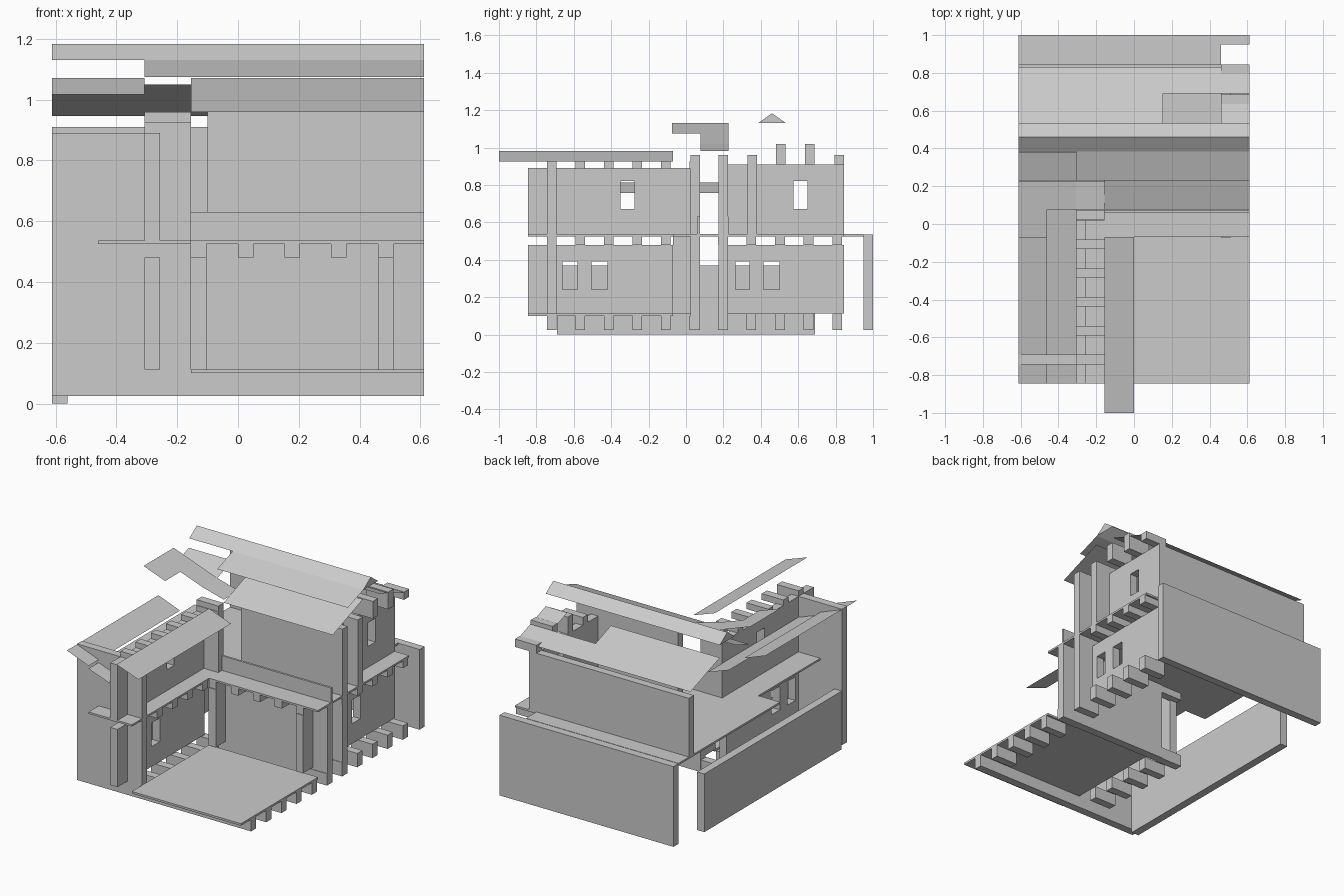
import bpy, bmesh

T = 0.051          # wall thickness
M = 0.1525         # spacing module
Y0 = -0.743        # first cross beam


def mesh_object(name, verts, faces):
    me = bpy.data.meshes.new(name)
    me.from_pydata(verts, [], faces)
    ob = bpy.data.objects.new(name, me)
    bpy.context.collection.objects.link(ob)
    return ob


def box(name, x0, x1, y0, y1, z0, z1):
    v = [(x, y, z) for x in (x0, x1) for y in (y0, y1) for z in (z0, z1)]
    f = [(0, 1, 3, 2), (4, 6, 7, 5), (0, 4, 5, 1), (2, 3, 7, 6), (0, 2, 6, 4), (1, 5, 7, 3)]
    return mesh_object(name, v, f)


def sheet_x(name, x0, x1, y0, y1, z0, z1):
    """Thin roof sheet sloping along x, z0 at x0 and z1 at x1."""
    return mesh_object(name, [(x0, y0, z0), (x1, y0, z1), (x1, y1, z1), (x0, y1, z0)], [(0, 1, 2, 3)])


def sheet_y(name, x0, x1, y0, y1, z0, z1):
    """Thin roof sheet sloping along y, z0 at y0 and z1 at y1."""
    return mesh_object(name, [(x0, y0, z0), (x1, y0, z0), (x1, y1, z1), (x0, y1, z1)], [(0, 1, 2, 3)])


def window_wall(name, x0, y0, y1, z0, z1, wins, wz0, wz1):
    """Wall running along y with window openings, made of piers, sill and head."""
    edges = [y0] + [e for w in wins for e in w] + [y1]
    box(name + "_sill", x0, x0 + T, y0, y1, z0, wz0)
    box(name + "_head", x0, x0 + T, y0, y1, wz1, z1)
    for a, b in zip(edges[::2], edges[1::2]):
        box(name + "_pier", x0, x0 + T, a, b, wz0, wz1)


XW, XR = -0.307, 0.46      # side walls of wing and main building

# outer garden walls
box("left_boundary_wall", -0.612, -0.561, -0.69, 0.69, 0, 0.37)
box("back_boundary_wall", -0.612, 0.612, 0.95, 1.0, 0.025, 0.535)

# floors
box("ground_floor_slab", -0.155, 0.612, -0.845, -0.07, 0.1, 0.113)
box("upper_wing_slab", -0.46, -0.155, -0.845, -0.07, 0.525, 0.537)
box("upper_main_slab", -0.612, 0.612, -0.07, 0.845, 0.525, 0.537)
box("upper_back_slab", -0.612, 0.46, 0.845, 0.95, 0.525, 0.537)

# wing walls with crossing corners
window_wall("wing_lower_wall", XW, -0.845, 0.03, 0.113, 0.48, [(-0.66, -0.58), (-0.505, -0.42)], 0.24, 0.39)
window_wall("wing_upper_wall", XW, -0.845, 0.075, 0.537, 0.89, [(-0.35, -0.275)], 0.67, 0.82)
box("wing_front_wall", -0.612, -0.155, Y0, Y0 + T, 0.025, 0.89)
box("front_ground_beam", -0.155, 0.612, Y0, Y0 + T, 0.025, 0.1)
box("wing_inner_wall", XW, -0.155, 0.023, 0.075, 0.537, 0.96)

# main building, lower storey
box("main_lower_front_wall", -0.155, 0.612, 0.023, 0.075, 0.025, 0.525)
box("lower_partition_tail", -0.155, -0.104, -0.075, 0.024, 0.113, 0.48)
box("lower_corner_tail", XR, XR + T, -0.075, 0.024, 0.113, 0.48)
window_wall("main_lower_side_wall", XR, 0.175, 0.845, 0.113, 0.48, [(0.265, 0.34), (0.415, 0.5)], 0.24, 0.39)
box("lower_entry_tail", XR, 0.612, 0.175, 0.225, 0.025, 0.525)

# main building, upper storey
box("main_upper_front_wall", -0.1, 0.612, 0.175, 0.225, 0.537, 0.96)
window_wall("main_upper_side_wall", XR, 0.175, 0.845, 0.537, 0.91, [(0.575, 0.65)], 0.67, 0.82)
box("upper_partition_tail", XR, 0.612, 0.33, 0.38, 0.537, 0.96)
box("main_upper_back_wall", -0.612, 0.51, 0.794, 0.845, 0.537, 0.91)

# balustrades
box("front_balustrade", -0.155, 0.612, 0.06, 0.074, 0.537, 0.63)
box("side_balustrade", 0.51, 0.612, 0.212, 0.226, 0.537, 0.63)

# repeated beam ends
for k in range(11):
    y = Y0 + k * M
    wing = k < 6
    if wing:
        box("wing_ground_beam_end", XW, -0.155, y, y + T, 0.025, 0.1)
        box("wing_gallery_beam_end", XW, -0.155, y, y + T, 0.48, 0.525)
        box("wing_eave_beam_end", XW, -0.155, y, y + T, 0.885, 0.925)
    box("right_ground_beam_end", XR, 0.612, y, y + T, 0.025, 0.113 if k > 5 else 0.1)
    if k > 5:
        box("right_gallery_beam_end", XR, 0.612, y, y + T, 0.48, 0.525)
for x in (XW, -0.155, 0, 0.153, 0.306, XR):
    box("front_gallery_beam_end", x, x + T, -0.07, 0.024, 0.48, 0.525)

# roof support steps
for y, z0, z1 in ((0.48, 0.91, 1.02), (0.635, 0.91, 1.02), (0.794, 0.91, 0.96)):
    box("roof_support", XR, 0.612, y, y + T, z0, z1)

# wing roof sheets
sheet_x("wing_eave_roof", -0.155, 0, -1, -0.07, 0.98, 0.925)
sheet_x("wing_left_roof_upper", -0.612, -0.46, -0.845, 0.075, 0.887, 0.83)
sheet_x("wing_left_roof_lower", -0.46, XW, -0.845, 0.225, 0.812, 0.757)
sheet_x("wing_top_roof", -0.612, -0.46, -0.075, 0.228, 1.13, 1.075)
sheet_x("wing_valley_roof", -0.46, XW, 0.078, 0.228, 1.075, 1.02)
sheet_x("wing_valley_roof_low", XW, -0.155, 0.078, 0.228, 1.02, 0.98)

# main roof, front slope
sheet_y("front_roof_lower", -0.155, 0.612, 0.078, 0.38, 0.96, 1.072)
sheet_y("front_roof_left", -0.612, XW, 0.23, 0.38, 1.017, 1.072)
sheet_y("front_roof_upper", XW, 0.612, 0.23, 0.385, 1.075, 1.13)

# main roof, back slope
sheet_y("back_roof_upper", -0.612, 0.153, 0.535, 0.69, 1.05, 0.995)
sheet_y("back_roof_lower", -0.612, 0.46, 0.69, 0.83, 0.995, 0.946)
sheet_y("back_roof_end_upper", 0.46, 0.612, 0.535, 0.645, 1.05, 1.01)
sheet_y("back_roof_end_lower", 0.46, 0.612, 0.69, 0.845, 0.995, 0.94)

# ridge cap
prof = [(0.385, 1.13), (0.46, 1.183), (0.535, 1.13)]
mesh_object("ridge_cap", [(x, y, z) for x in (-0.612, 0.612) for y, z in prof],
            [(0, 3, 4, 1), (1, 4, 5, 2), (0, 1, 2), (3, 5, 4)])
